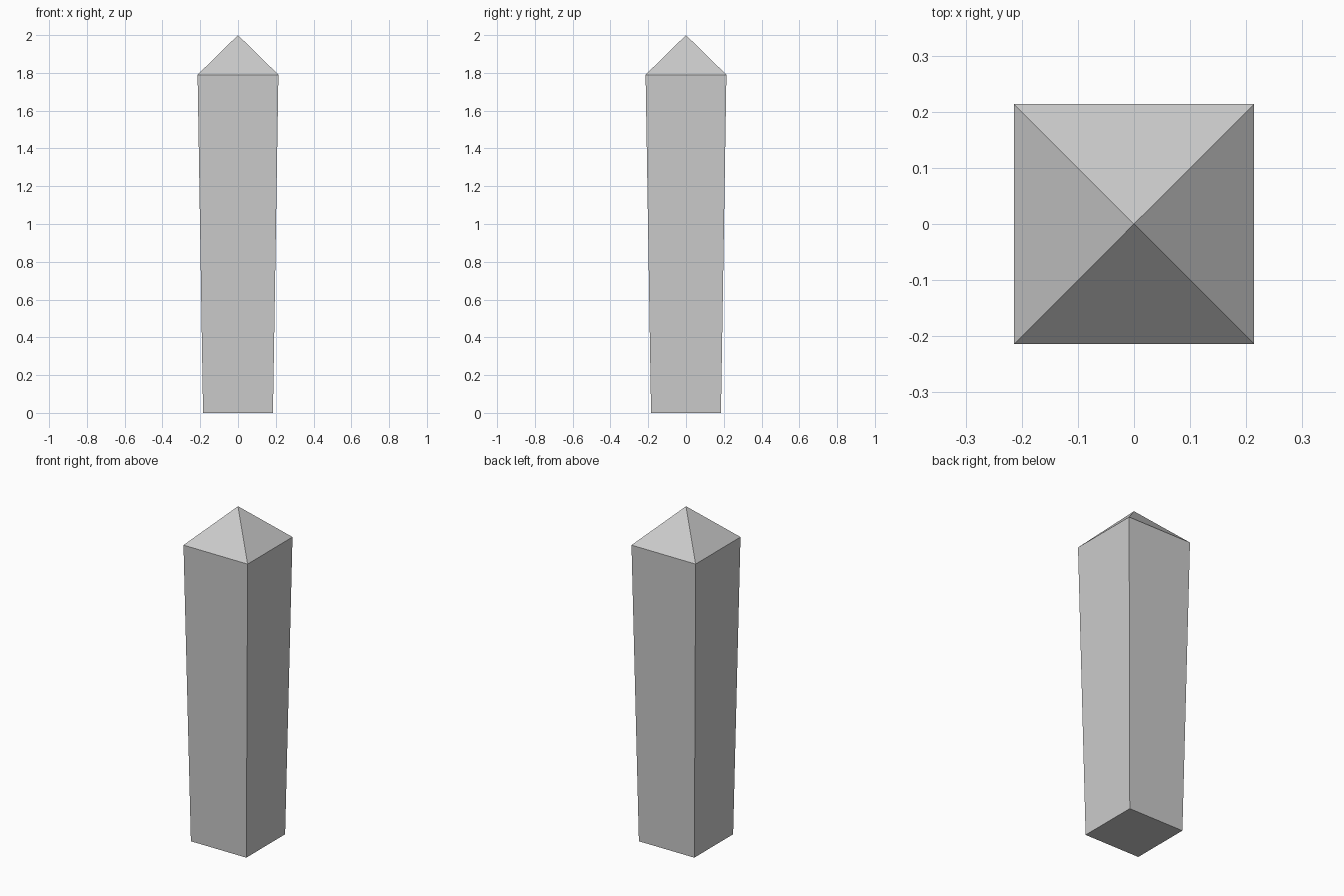
import bpy, bmesh

if "Cube" in bpy.data.objects:
    bpy.data.objects.remove(bpy.data.objects["Cube"])

BASE, SHOULDER = 0.185, 0.214   # half widths at the foot and below the tip
SHOULDER_Z, TOP_Z = 1.79, 2.0

bm = bmesh.new()


def square(half, z):
    return [bm.verts.new((sx * half, sy * half, z))
            for sx, sy in ((-1, -1), (1, -1), (1, 1), (-1, 1))]


# Foot, shoulder and apex of the pillar
foot = square(BASE, 0)
shoulder = square(SHOULDER, SHOULDER_Z)
apex = bm.verts.new((0, 0, TOP_Z))

# Underside, then the flared shaft sides and pyramid cap
bm.faces.new(foot[::-1])
for i in range(4):
    j = (i + 1) % 4
    bm.faces.new((foot[i], foot[j], shoulder[j], shoulder[i]))
    bm.faces.new((shoulder[i], shoulder[j], apex))

mesh = bpy.data.meshes.new("obelisk")
bm.to_mesh(mesh)
bm.free()
bpy.context.collection.objects.link(bpy.data.objects.new("obelisk", mesh))
